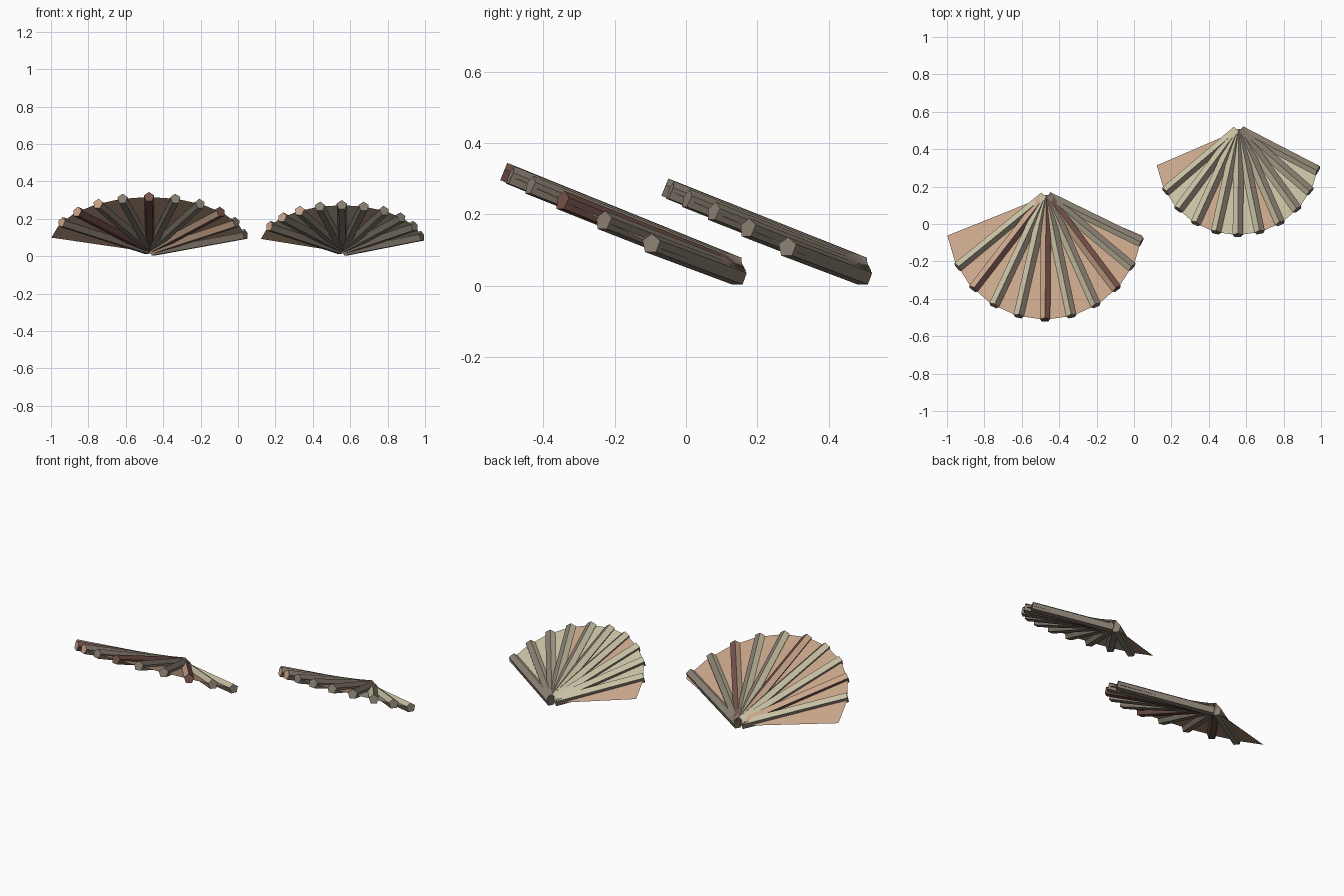
import bpy
import bmesh
from math import sin, cos, radians, pi
from mathutils import Vector

cube = bpy.data.objects.get("Cube")
if cube:
    bpy.data.objects.remove(cube)


def material(name, rgb):
    mat = bpy.data.materials.new(name)
    mat.use_nodes = True
    mat.diffuse_color = (*rgb, 1)
    mat.node_tree.nodes["Principled BSDF"].inputs["Base Color"].default_value = (*rgb, 1)
    return mat


OLIVE = material("pale_olive", (0.56, 0.52, 0.36))
TAN = material("tan", (0.57, 0.37, 0.25))
RED = material("dark_red_brown", (0.18, 0.085, 0.07))
GREY = material("grey_brown", (0.25, 0.21, 0.165))

RIBS = 10
RIB_RADIUS = 0.029


def finish(bm, name, mats):
    mesh = bpy.data.meshes.new(name)
    bm.to_mesh(mesh)
    bm.free()
    for mat in mats:
        mesh.materials.append(mat)
    obj = bpy.data.objects.new(name, mesh)
    bpy.context.collection.objects.link(obj)
    return obj


def inner_point(pivot, deg):
    # Tight arc where everything meets
    a = radians(deg)
    return Vector((pivot[0] + 0.012 * cos(a), pivot[1], 0.020 + 0.031 * sin(a)))


def outer_point(centre, size, deg):
    # Wide arc of the free edge, rising toward the middle
    a = radians(deg)
    return Vector((centre[0] + 0.527 * size * cos(a),
                   centre[1] - 0.523 * size * sin(a),
                   0.0645 - 0.005 * (1 - size) + 0.2525 * size * sin(a)))


def make_rib(name, start, end, light, dark, cap, front):
    # Five-sided bar with one edge on top: one light upper face, the rest dark
    along = (end - start).normalized()
    side = along.cross(Vector((0, 0, 1))).normalized()
    up = side.cross(along)
    bm = bmesh.new()
    rings = []
    for p in (start, end):
        rings.append([bm.verts.new(p + RIB_RADIUS * (side * sin(k * 2 * pi / 5) + up * cos(k * 2 * pi / 5)))
                      for k in range(5)])
    a, b = rings
    slots = (0, 3, 1, 1, 1)
    for k in range(5):
        j = (k + 1) % 5
        bm.faces.new((a[k], a[j], b[j], b[k])).material_index = slots[k]
    bm.faces.new(a).material_index = 1
    bm.faces.new(b).material_index = 2
    bmesh.ops.recalc_face_normals(bm, faces=bm.faces)
    finish(bm, name, [light, dark, cap, front])


def make_fan(prefix, pivot, centre, size, red_ribs, tan_fronts, tan_panels):
    # Thin membrane in flat sectors
    bm = bmesh.new()
    inner, outer = [], []
    for i in range(RIBS + 1):
        deg = 8 + 16.4 * i
        inner.append(bm.verts.new(inner_point(pivot, deg)))
        outer.append(bm.verts.new(outer_point(centre, size, deg)))
    for i in range(RIBS):
        face = bm.faces.new((inner[i], inner[i + 1], outer[i + 1], outer[i]))
        face.material_index = 1 if i in tan_panels else 0
        face.normal_update()
        if face.normal.z < 0:
            face.normal_flip()
    finish(bm, prefix + "_panels", [OLIVE, TAN])

    # Ribs on the sector seams; the last seam stays bare
    for i in range(RIBS):
        deg = 12 + 15.6 * i
        light, dark = (TAN, RED) if i in red_ribs else (OLIVE, GREY)
        cap = TAN if i >= 7 else dark
        front = TAN if i in tan_fronts else dark
        make_rib(f"{prefix}_rib_{i + 1}", inner_point(pivot, deg),
                 outer_point(centre, size, deg), light, dark, cap, front)


make_fan("large_fan", (-0.470, 0.145), (-0.476, 0.011), 1.0,
         (2, 5, 8), (1, 2), range(RIBS))
make_fan("small_fan", (0.560, 0.497), (0.555, 0.374), 0.83,
         (), (), (3, 6, 9))
